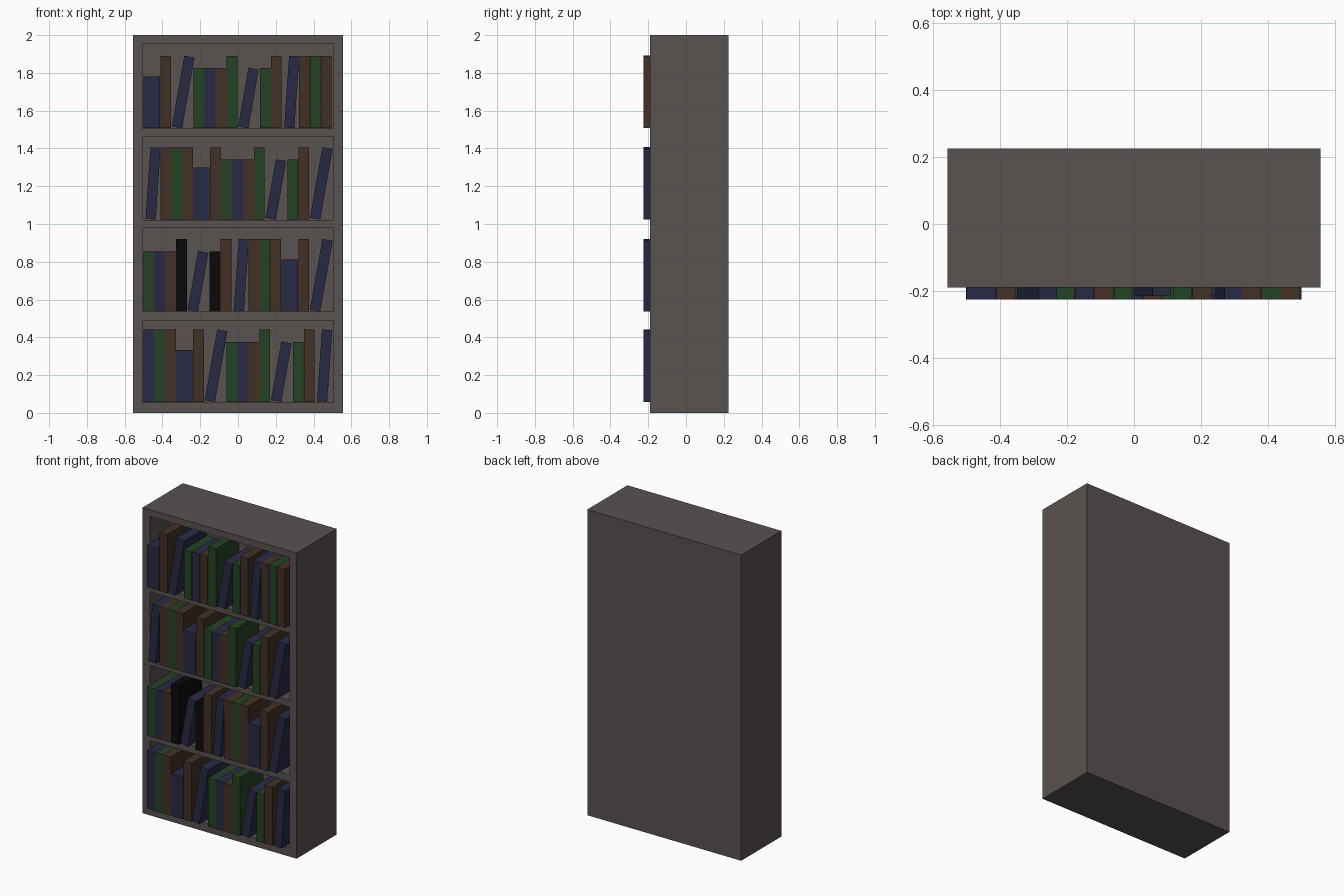
import bpy, bmesh, math
from mathutils import Matrix, Vector

if "Cube" in bpy.data.objects:
    bpy.data.objects.remove(bpy.data.objects["Cube"])


def material(name, rgb):
    m = bpy.data.materials.new(name)
    m.diffuse_color = (*rgb, 1)
    m.use_nodes = True
    m.node_tree.nodes["Principled BSDF"].inputs["Base Color"].default_value = m.diffuse_color
    return m


CASE = material("case_grey_brown", (0.10, 0.084, 0.082))
COLOURS = {
    "B": material("book_blue", (0.021, 0.023, 0.058)),
    "G": material("book_green", (0.018, 0.054, 0.018)),
    "R": material("book_brown", (0.054, 0.031, 0.019)),
    "K": material("book_black", (0.003, 0.003, 0.003)),
}


def add_object(name, bm, mat):
    bmesh.ops.recalc_face_normals(bm, faces=bm.faces)
    me = bpy.data.meshes.new(name)
    bm.to_mesh(me)
    bm.free()
    me.materials.append(mat)
    ob = bpy.data.objects.new(name, me)
    bpy.context.collection.objects.link(ob)
    return ob


# Case: a solid block whose front grid cells are pushed in to form the shelves
FRONT, BACK, RECESS = -0.19, 0.225, 0.02
XS = [-0.557, -0.505, 0.505, 0.557]
ZS = [0, 0.056, 0.488, 0.536, 0.98, 1.022, 1.462, 1.506, 1.956, 2]
bm = bmesh.new()
grid = [[bm.verts.new((x, FRONT, z)) for x in XS] for z in ZS]
cells = {}
for j in range(len(ZS) - 1):
    for i in range(3):
        cells[i, j] = bm.faces.new((grid[j][i], grid[j][i + 1],
                                    grid[j + 1][i + 1], grid[j + 1][i]))
rim = [e for e in bm.edges if e.is_boundary]
sides = bmesh.ops.extrude_edge_only(bm, edges=rim)["geom"]
bmesh.ops.translate(bm, vec=(0, BACK - FRONT, 0),
                    verts=[g for g in sides if isinstance(g, bmesh.types.BMVert)])
bmesh.ops.contextual_create(bm, geom=[g for g in sides if isinstance(g, bmesh.types.BMEdge)])
for j in (1, 3, 5, 7):
    face = bmesh.ops.extrude_discrete_faces(bm, faces=[cells[1, j]])["faces"][0]
    bmesh.ops.translate(bm, vec=(0, RECESS - FRONT, 0), verts=face.verts)
add_object("bookcase", bm, CASE)


# Books: each box pivots about its lower right edge when it leans
def book(name, right, z, width, height, colour, tilt=0, front=-0.225):
    bm = bmesh.new()
    depth = RECESS - 0.004 - front
    bmesh.ops.create_cube(bm, size=1, matrix=(
        Matrix.Translation((-width / 2, 0, height / 2))
        @ Matrix.Diagonal((width, depth, height, 1))))
    bmesh.ops.rotate(bm, verts=bm.verts, cent=Vector(),
                     matrix=Matrix.Rotation(math.radians(tilt), 3, 'Y'))
    ob = add_object(name, bm, COLOURS[colour])
    ob.location = (right, front + depth / 2, z)


TALL, MID, SHORT = 0.383, 0.318, 0.275
# Row codes: capital = tall, small = medium; W wide, L/l leaning, S slight lean
ROWS = {
    0.058: "BGRWRLgbrGlgRS",
    0.537: "gbrKlkRSRGRWRL",
    1.023: "SRGRWRgbrGlgRL",
    1.507: "WRLgbrGlgRSRGR",
}
for row, (z, codes) in enumerate(ROWS.items(), 1):
    x = -0.502
    for n, c in enumerate(codes, 1):
        name = f"row_{row}_book_{n}"
        height = TALL if c.isupper() else MID
        if c == "W":
            book(name, x + 0.088, z, 0.087, SHORT, "B")
            x += 0.09
        elif c in "Ll":
            book(name, x + 0.058, z, 0.055, height - 0.003, "B", 10,
                 -0.225 if c == "L" else -0.215)
            x += 0.119
        elif c == "S":
            book(name, x + 0.066, z, 0.054, height - 0.002, "B", 4)
            x += 0.09
        else:
            book(name, x + 0.0575, z, 0.057, height, c.upper())
            x += 0.058
